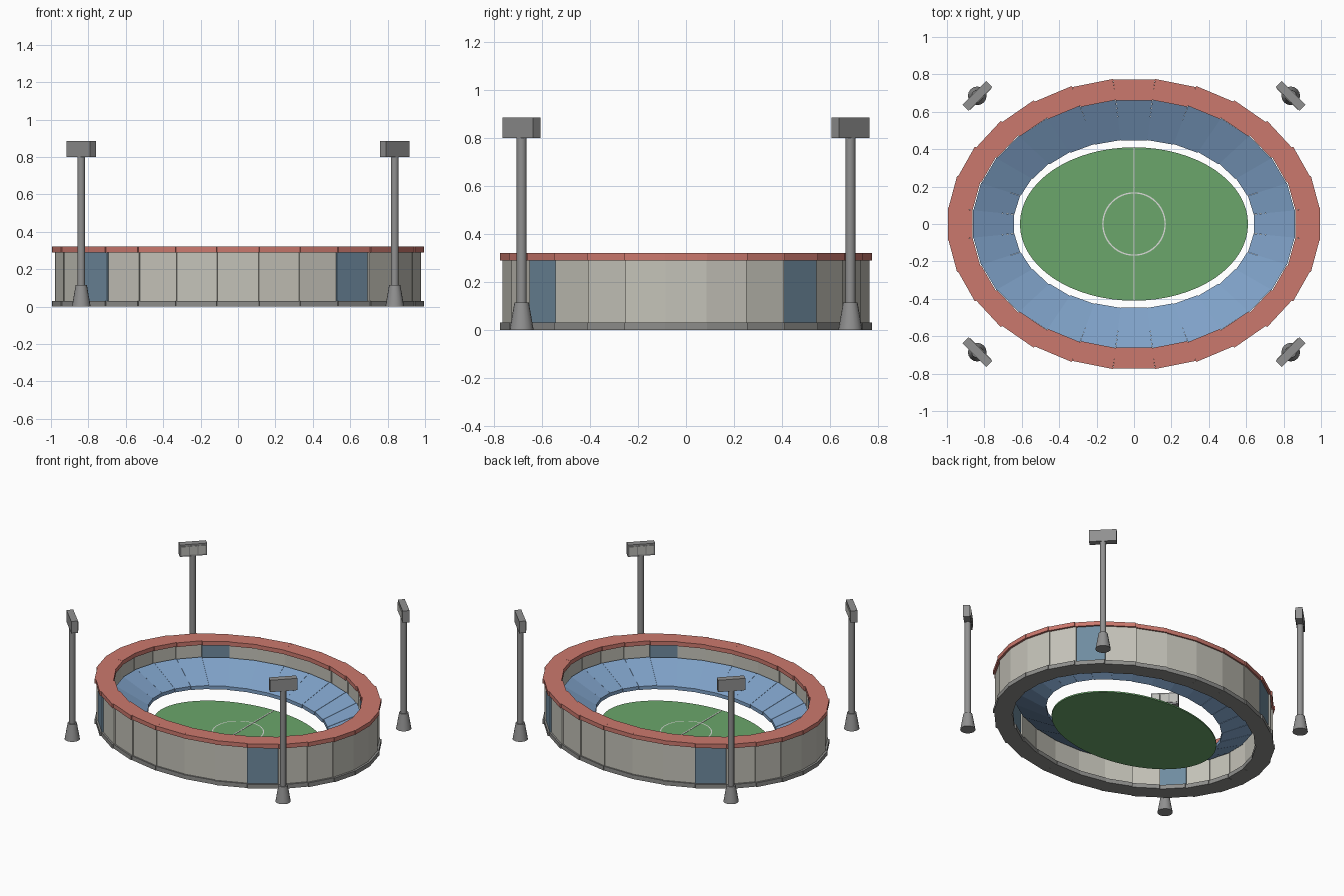
import bpy
import bmesh
import math
from mathutils import Matrix, Vector

cube = bpy.data.objects.get("Cube")
if cube:
    bpy.data.objects.remove(cube, do_unlink=True)

SEGMENTS = 28
STEP = math.tau / SEGMENTS


def make_material(name, r, g, b):
    mat = bpy.data.materials.new(name)
    mat.use_nodes = True
    mat.diffuse_color = (r, g, b, 1)
    mat.node_tree.nodes["Principled BSDF"].inputs["Base Color"].default_value = (r, g, b, 1)
    return mat


concrete = make_material("pale concrete", 0.55, 0.54, 0.48)
glass = make_material("blue grey glass", 0.16, 0.26, 0.35)
roof_red = make_material("roof red", 0.60, 0.19, 0.155)
seat_blue = make_material("seat blue", 0.21, 0.355, 0.57)
grass = make_material("grass green", 0.147, 0.38, 0.147)
plinth_grey = make_material("plinth grey", 0.27, 0.27, 0.26)
steel = make_material("steel grey", 0.28, 0.28, 0.28)
white = make_material("line white", 0.72, 0.72, 0.70)
lamp_pale = make_material("lamp pale", 0.50, 0.50, 0.47)


def finish(name, bm, *mats):
    bmesh.ops.recalc_face_normals(bm, faces=bm.faces)
    mesh = bpy.data.meshes.new(name)
    bm.to_mesh(mesh)
    bm.free()
    for mat in mats:
        mesh.materials.append(mat)
    obj = bpy.data.objects.new(name, mesh)
    bpy.context.collection.objects.link(obj)
    return obj


def segmented_ring(name, section, *mats, twist=3):
    """Ring of straight blocks; section lists (x radius, y radius, height) corners."""
    bm = bmesh.new()
    for i in range(SEGMENTS):
        ends = []
        for angle in ((i - 0.5) * STEP, (i + 0.5) * STEP):
            ends.append([bm.verts.new((rx * math.cos(angle), ry * math.sin(angle), z))
                         for rx, ry, z in section])
        a, b = ends
        faces = [bm.faces.new(a), bm.faces.new(b[::-1])]
        n = len(section)
        for k in range(n):
            m = (k + 1) % n
            faces.append(bm.faces.new((a[k], b[k], b[m], a[m])))
        # each block is turned a little off the ellipse tangent
        centre = sum((v.co for v in a + b), Vector()) / (2 * n)
        turn = -math.radians(twist) * math.sin(2 * i * STEP)
        bmesh.ops.rotate(bm, verts=a + b, cent=centre, matrix=Matrix.Rotation(turn, 3, 'Z'))
        if len(mats) > 1 and i % 7 == 3:
            for face in faces:
                face.material_index = 1
    return finish(name, bm, *mats)


def block_section(inner, outer, low, high):
    return [(*inner, low), (*outer, low), (*outer, high), (*inner, high)]


# Stadium shell
inner = (0.87, 0.665)
outer = (1.0, 0.778)
segmented_ring("base_plinth", block_section(inner, outer, 0, 0.03), plinth_grey)
segmented_ring("facade_wall", block_section((0.885, 0.68), (0.985, 0.768), 0.03, 0.29),
               concrete, glass)
segmented_ring("roof_ring", block_section(inner, outer, 0.29, 0.32), roof_red)

# Sloping seating bowl
segmented_ring("seating_bowl", [(0.645, 0.45, 0.075), (0.865, 0.668, 0.18),
                                (0.865, 0.668, 0.205), (0.645, 0.45, 0.1)],
               seat_blue, twist=2)

# Playing field
bm = bmesh.new()
bmesh.ops.create_cone(bm, cap_ends=True, segments=64, radius1=1, radius2=1, depth=0.01,
                      matrix=Matrix.Translation((0, 0, 0.005)))
bmesh.ops.scale(bm, vec=(0.61, 0.41, 1), verts=bm.verts)
finish("playing_field", bm, grass)

# Field markings
bm = bmesh.new()
bmesh.ops.create_cube(bm, size=1, matrix=Matrix.Translation((0, 0, 0.0105))
                      @ Matrix.Diagonal((0.008, 0.81, 0.003, 1)))
finish("halfway_line", bm, white)

bm = bmesh.new()
loops = [[bm.verts.new((r * math.cos(k * math.tau / 48), r * math.sin(k * math.tau / 48), 0.012))
          for k in range(48)] for r in (0.163, 0.17)]
for k in range(48):
    j = (k + 1) % 48
    bm.faces.new((loops[0][k], loops[1][k], loops[1][j], loops[0][j]))
finish("centre_circle", bm, white)


# Floodlight towers
def cone(bm, r1, r2, low, high):
    bmesh.ops.create_cone(bm, cap_ends=True, segments=16, radius1=r1, radius2=r2,
                          depth=high - low, matrix=Matrix.Translation((0, 0, (low + high) / 2)))


def box(bm, size, centre):
    bmesh.ops.create_cube(bm, size=1, matrix=Matrix.Translation(centre)
                          @ Matrix.Diagonal((*size, 1)))


def smooth(obj):
    bpy.ops.object.select_all(action='DESELECT')
    obj.select_set(True)
    bpy.context.view_layer.objects.active = obj
    bpy.ops.object.shade_smooth_by_angle(angle=math.radians(35))


def floodlight(side, end):
    prefix = ("front" if end < 0 else "back") + ("_left" if side > 0 else "_right")
    facing = math.atan2(-end, -side)
    place = Matrix.Translation((0.838 * side, 0.685 * end, 0)) @ Matrix.Rotation(facing, 4, 'Z')

    foot, pole, head, lamps = (bmesh.new() for _ in range(4))
    cone(foot, 0.05, 0.03, 0, 0.115)
    cone(pole, 0.021, 0.021, 0.1, 0.81)
    box(head, (0.045, 0.18, 0.085), (0, 0, 0.8425))
    for k in (-1, 0, 1):
        box(lamps, (0.006, 0.048, 0.06), (0.024, k * 0.056, 0.8425))
    for part, bm, mat in (("foot", foot, steel), ("pole", pole, steel),
                          ("lamp_head", head, steel), ("lamps", lamps, lamp_pale)):
        obj = finish(f"{prefix}_floodlight_{part}", bm, mat)
        obj.matrix_world = place
        if part in ("foot", "pole"):
            smooth(obj)


for side in (-1, 1):
    for end in (-1, 1):
        floodlight(side, end)
